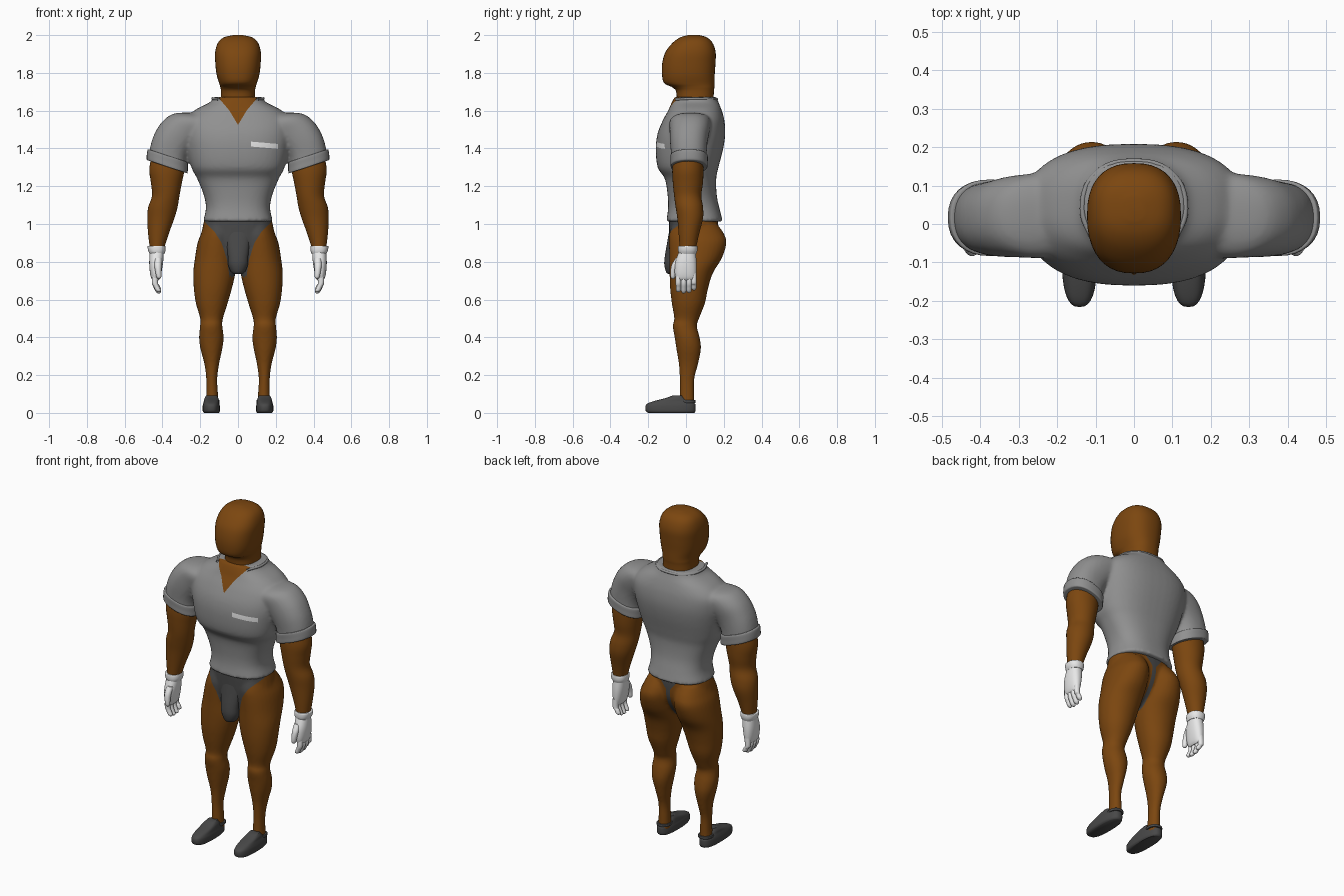
import bpy
import bmesh
import math
from mathutils import Vector

if "Cube" in bpy.data.objects:
    bpy.data.objects.remove(bpy.data.objects["Cube"], do_unlink=True)


def material(name, r, g, b):
    mat = bpy.data.materials.new(name)
    mat.use_nodes = True
    mat.diffuse_color = (r, g, b, 1)
    shader = next(n for n in mat.node_tree.nodes if n.type == 'BSDF_PRINCIPLED')
    shader.inputs["Base Color"].default_value = (r, g, b, 1)
    shader.inputs["Roughness"].default_value = 0.8
    return mat


SKIN = material("brown skin", .2, .062, .005)
SHIRT = material("grey cloth", .28, .28, .28)
DARK = material("dark grey cloth", .065, .065, .065)
WHITE = material("white glove", .8, .8, .8)


def spline(rings, steps=4):
    """Catmull-Rom interpolation through the section list."""
    out = []
    last = len(rings) - 1
    for i in range(last):
        a, b, c, d = (rings[min(max(k, 0), last)] for k in (i - 1, i, i + 1, i + 2))
        for s in range(steps):
            t = s / steps
            out.append([q + t / 2 * (r - p + t * (2 * p - 5 * q + 4 * r - w + t * (3 * (q - r) + w - p)))
                        for p, q, r, w in zip(a, b, c, d)])
    return out + [list(rings[-1])]


def loft(bm, rings, side=1, tilt=0, power=2.3, sides=32):
    """Stack rounded sections given as (z, x min, x max, y min, y max)."""
    loops = []
    for z, x0, x1, y0, y1 in spline(rings):
        cx, cy, rx, ry = (x0 + x1) / 2, (y0 + y1) / 2, (x1 - x0) / 2, (y1 - y0) / 2
        loop = []
        for k in range(sides):
            a = math.tau * k / sides
            c, s = math.cos(a), math.sin(a)
            dx = rx * math.copysign(abs(c) ** (2 / power), c)
            dy = ry * math.copysign(abs(s) ** (2 / power), s)
            loop.append(bm.verts.new((side * (cx + dx), cy + dy, z + tilt * dx)))
        loops.append(loop)
    for lo, hi in zip(loops, loops[1:]):
        for k in range(sides):
            n = (k + 1) % sides
            bm.faces.new((lo[k], lo[n], hi[n], hi[k]))
    bm.faces.new(loops[0])
    bm.faces.new(loops[-1])


def centred(rings):
    """Turn (z, half width, y min, y max) into full sections."""
    return [(z, -w, w, y0, y1) for z, w, y0, y1 in rings]


def finish(ob, angle=50):
    for p in ob.data.polygons:
        p.use_smooth = True
    ob.data.set_sharp_from_angle(angle=math.radians(angle))


def make(name, bm, *mats):
    bmesh.ops.recalc_face_normals(bm, faces=bm.faces)
    mesh = bpy.data.meshes.new(name)
    bm.to_mesh(mesh)
    bm.free()
    ob = bpy.data.objects.new(name, mesh)
    bpy.context.scene.collection.objects.link(ob)
    for m in mats:
        mesh.materials.append(m)
    finish(ob)
    return ob


def fuse(ob, voxel, rounds):
    """Blend overlapping volumes into one smooth skin."""
    mats = list(ob.data.materials)
    mod = ob.modifiers.new("blend", 'REMESH')
    mod.mode = 'VOXEL'
    mod.voxel_size = voxel
    soft = ob.modifiers.new("soften", 'SMOOTH')
    soft.factor = 0.5
    soft.iterations = rounds
    bpy.context.view_layer.update()
    graph = bpy.context.evaluated_depsgraph_get()
    mesh = bpy.data.meshes.new_from_object(ob.evaluated_get(graph))
    ob.modifiers.clear()
    ob.data = mesh
    mesh.materials.clear()
    for m in mats:
        mesh.materials.append(m)


def paint(ob, lines, rule, slot):
    """Cut along lines in the front plane, then colour the faces the rule picks."""
    bm = bmesh.new()
    bm.from_mesh(ob.data)
    for (xa, za), (xb, zb) in lines:
        geom = list(bm.verts) + list(bm.edges) + list(bm.faces)
        normal = Vector((zb - za, 0, xa - xb)).normalized()
        bmesh.ops.bisect_plane(bm, geom=geom, dist=1e-5, plane_co=(xa, 0, za), plane_no=normal)
    for f in bm.faces:
        if rule(f.calc_center_median()):
            f.material_index = slot
    bm.to_mesh(ob.data)
    bm.free()
    finish(ob)


def both_sides(path):
    lines = list(zip(path, path[1:]))
    return lines + [((-a, b), (-c, d)) for (a, b), (c, d) in lines]


def width_at(path, z):
    """Half width of a painted shape whose edge path runs downward."""
    for (xa, za), (xb, zb) in zip(path, path[1:]):
        if zb <= z <= za:
            return xb + (xa - xb) * (z - zb) / (za - zb)
    return path[0][0] if z > path[0][1] else 0


# Head and neck
bm = bmesh.new()
loft(bm, centred([(1.58, .095, -.05, .145), (1.69, .09, -.05, .147), (1.722, .093, -.07, .15),
                  (1.745, .1, -.115, .151), (1.79, .113, -.127, .152), (1.85, .12, -.126, .156),
                  (1.91, .121, -.109, .157), (1.96, .106, -.07, .14), (1.988, .075, -.03, .11),
                  (2.0, .025, .01, .07)]), power=2.4, sides=40)
make("head", bm, SKIN)

# Shirt: torso and sleeves blended, with an open neck and a chest tag
bm = bmesh.new()
loft(bm, centred([(1.012, .186, -.105, .195), (1.08, .17, -.095, .178), (1.15, .18, -.097, .163),
                  (1.24, .216, -.112, .16), (1.3, .247, -.15, .172), (1.4, .272, -.16, .197),
                  (1.48, .285, -.15, .208), (1.55, .28, -.122, .203), (1.605, .225, -.092, .188),
                  (1.645, .148, -.075, .172), (1.672, .13, -.06, .162)]), power=2.5, sides=48)
for side in (1, -1):
    loft(bm, [(1.31, .276, .474, -.075, .108), (1.38, .27, .463, -.08, .11),
              (1.44, .24, .442, -.085, .115), (1.5, .18, .402, -.087, .127),
              (1.54, .1, .34, -.087, .132), (1.56, .08, .24, -.06, .12)], side, tilt=.37)
shirt = make("shirt", bm, SHIRT, SKIN, WHITE)
fuse(shirt, .01, 5)
neck = [(.1, 1.665), (.045, 1.6), (0, 1.525)]
paint(shirt, both_sides(neck), lambda c: c.y < -.03 and abs(c.x) < width_at(neck, c.z), 1)
tag = [(.07, 1.436), (.212, 1.424), (.212, 1.398), (.07, 1.41)]
paint(shirt, list(zip(tag, tag[1:] + tag[:1])),
      lambda c: c.y < -.05 and .07 < c.x < .212 and abs(c.z - 1.423 + (c.x - .07) * .085) < .013, 2)

# Collar edge around the sides and back of the neck
curve = bpy.data.curves.new("collar", 'CURVE')
curve.dimensions = '3D'
curve.bevel_depth = .007
curve.bevel_resolution = 2
strand = curve.splines.new('BEZIER')
half = [(.1, -.055, 1.66), (.134, .04, 1.664), (.1, .13, 1.662)]
points = half + [(0, .163, 1.66)] + [(-x, y, z) for x, y, z in reversed(half)]
strand.bezier_points.add(len(points) - 1)
for bp, co in zip(strand.bezier_points, points):
    bp.co = co
    bp.handle_left_type = bp.handle_right_type = 'AUTO'
curve.materials.append(SHIRT)
bpy.context.scene.collection.objects.link(bpy.data.objects.new("collar", curve))

# Hips and legs blended, with briefs painted on
bm = bmesh.new()
loft(bm, centred([(1.04, .174, -.088, .165), (.98, .188, -.09, .172), (.9, .2, -.088, .165),
                  (.82, .17, -.07, .12), (.765, .09, -.035, .06)]))
for side in (1, -1):
    loft(bm, [(1.0, .02, .175, -.07, .165), (.95, .01, .195, -.088, .2), (.9, .008, .214, -.09, .214),
              (.82, .01, .228, -.088, .19), (.74, .014, .237, -.087, .142), (.66, .032, .234, -.084, .117),
              (.58, .055, .223, -.075, .1), (.5, .08, .2, -.062, .069), (.46, .083, .201, -.07, .057),
              (.4, .076, .206, -.06, .072), (.34, .083, .199, -.051, .079), (.26, .1, .178, -.038, .064),
              (.18, .11, .168, -.033, .044), (.1, .106, .168, -.033, .043), (.03, .103, .172, -.035, .045)],
         side, power=2.1)
legs = make("legs", bm, SKIN, DARK)
fuse(legs, .008, 4)
front_edge = [(.19, 1.025), (.125, .96), (.087, .9), (.058, .81), (.045, .72)]
back_edge = [(.07, 1.03), (.013, .96), (.012, .72)]
paint(legs, both_sides(front_edge) + both_sides(back_edge),
      lambda c: c.z > .72 and abs(c.x) < width_at(front_edge if c.y < 0 else back_edge, c.z), 1)

# Briefs pouch
bm = bmesh.new()
loft(bm, centred([(.734, .016, -.09, -.06), (.745, .036, -.105, -.03), (.785, .052, -.115, -.03),
                  (.83, .054, -.112, -.04), (.9, .06, -.1, -.05), (.97, .06, -.088, -.06)]), power=2)
make("briefs_pouch", bm, DARK)

for label, side in (("left", 1), ("right", -1)):
    def part(name, rings, mat, **options):
        bm = bmesh.new()
        loft(bm, rings, side, **options)
        return make(label + "_" + name, bm, mat)

    # Arm and rolled sleeve cuff
    part("arm", [(1.42, .29, .44, -.055, .085), (1.3, .283, .469, -.072, .092), (1.22, .297, .461, -.07, .09),
                 (1.15, .31, .455, -.063, .081), (1.09, .32, .475, -.055, .09), (1.03, .337, .48, -.046, .09),
                 (.95, .366, .476, -.039, .07), (.88, .388, .468, -.034, .055), (.85, .39, .466, -.034, .053)],
         SKIN, power=2)
    part("sleeve_cuff", [(1.303, .275, .474, -.074, .106), (1.306, .267, .483, -.081, .114),
                         (1.33, .266, .483, -.082, .115), (1.358, .266, .478, -.083, .115),
                         (1.362, .274, .468, -.076, .106)], SHIRT, tilt=.33)

    # Glove: cuff, palm, fingers and thumb
    part("glove_cuff", [(.884, .39, .468, -.034, .053), (.882, .384, .478, -.041, .06),
                        (.86, .384, .476, -.042, .06), (.842, .39, .468, -.038, .054)], WHITE)
    part("palm", [(.86, .392, .466, -.035, .05), (.8, .396, .47, -.056, .056), (.75, .404, .467, -.06, .056),
                  (.715, .413, .46, -.055, .052), (.7, .422, .45, -.045, .045)], WHITE)
    for i, y in enumerate((-.04, -.012, .016, .042)):
        drop = (.006, 0, .003, .016)[i]
        part("finger_%d" % (i + 1), [(.74, .42, .455, y - .014, y + .014), (.69, .424, .456, y - .015, y + .015),
                                     (.66 + drop, .416, .445, y - .014, y + .014),
                                     (.642 + drop, .408, .436, y - .013, y + .013),
                                     (.633 + drop, .414, .426, y - .005, y + .005)], WHITE, power=2, sides=14)
    part("thumb", [(.82, .405, .44, -.055, -.02), (.785, .405, .443, -.076, -.038), (.75, .406, .438, -.083, -.051),
                   (.72, .406, .432, -.082, -.056), (.71, .413, .424, -.074, -.063)], WHITE, power=2, sides=14)

    # Slip-on shoe with heel strap
    part("shoe", [(0, .102, .18, -.2, .043), (.01, .096, .187, -.213, .05), (.035, .096, .187, -.215, .051),
                  (.05, .099, .184, -.203, .047), (.064, .101, .18, -.165, .02), (.078, .104, .177, -.11, -.005),
                  (.093, .112, .168, -.068, -.02)], DARK, power=2.6)
    part("heel_strap", [(.052, .102, .174, -.04, .046), (.054, .098, .178, -.04, .051),
                        (.066, .098, .178, -.04, .051), (.068, .102, .174, -.04, .046)], DARK)
